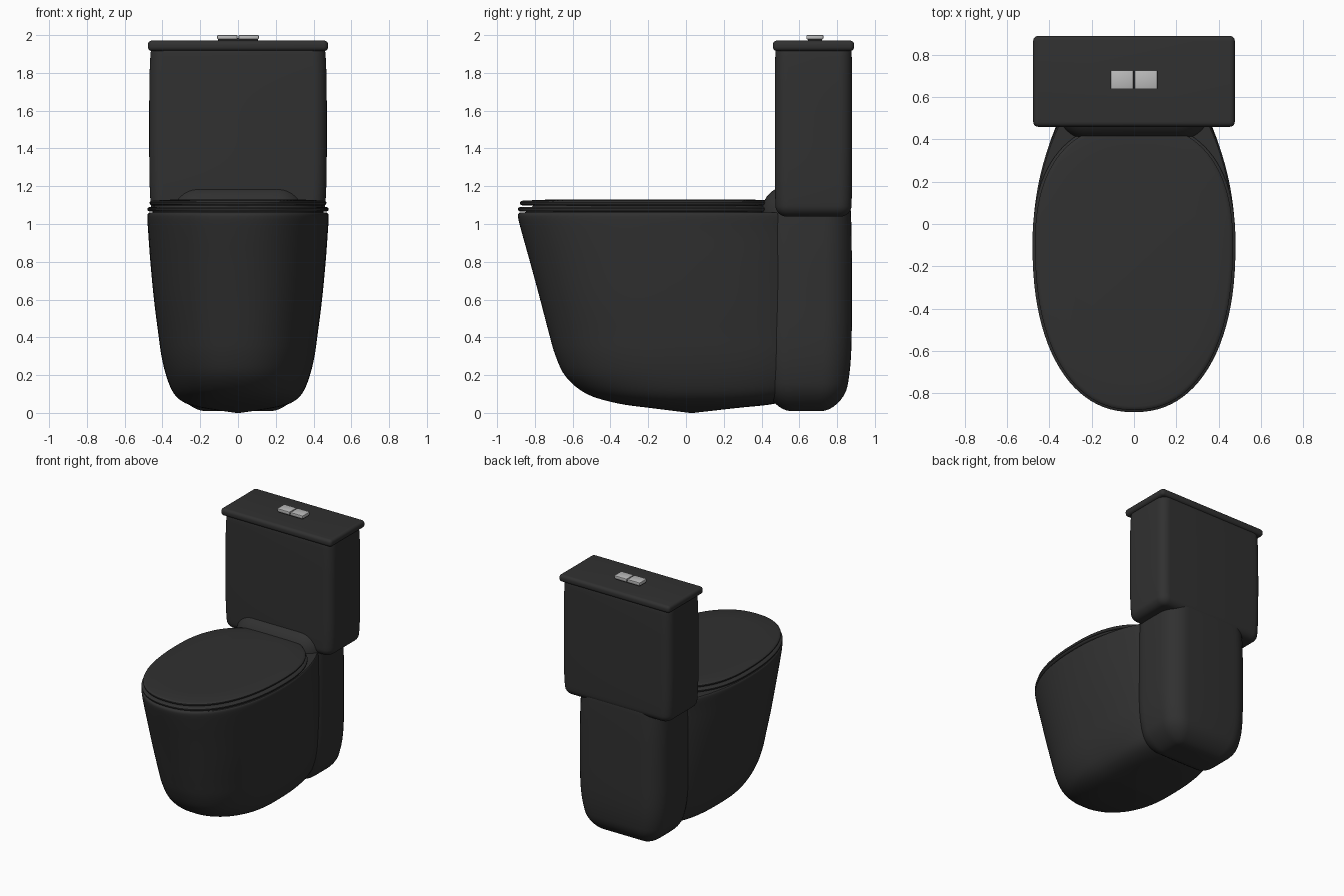
import bpy, bmesh, math

if "Cube" in bpy.data.objects:
    bpy.data.objects.remove(bpy.data.objects["Cube"])


def material(name, v):
    m = bpy.data.materials.new(name)
    m.diffuse_color = (v, v, v, 1)
    m.use_nodes = True
    m.node_tree.nodes["Principled BSDF"].inputs["Base Color"].default_value = m.diffuse_color
    return m


DARK = material("dark_ceramic", 0.03)
METAL = material("button_metal", 0.5)


def finish(bm, name, mat, angle):
    bmesh.ops.recalc_face_normals(bm, faces=bm.faces)
    me = bpy.data.meshes.new(name)
    bm.to_mesh(me)
    bm.free()
    ob = bpy.data.objects.new(name, me)
    bpy.context.collection.objects.link(ob)
    me.materials.append(mat)
    bpy.ops.object.select_all(action='DESELECT')
    ob.select_set(True)
    bpy.context.view_layer.objects.active = ob
    bpy.ops.object.shade_smooth_by_angle(angle=math.radians(angle))
    return ob


def rounded_box(name, x, y, z, edge, corner=0.0, mat=DARK, seg=8, taper=None):
    """Box from (min, max) ranges; corner rounds upright edges first.
    taper = (bottom, top) fraction by which the ends draw in."""
    bm = bmesh.new()
    bmesh.ops.create_cube(bm, size=1)
    for v in bm.verts:
        for i, (a, b) in enumerate((x, y, z)):
            v.co[i] = a + (b - a) * (v.co[i] + 0.5)
    if corner:
        up = [e for e in bm.edges
              if abs(e.verts[0].co.z - e.verts[1].co.z) > 1e-4]
        bmesh.ops.bevel(bm, geom=up, offset=corner, segments=seg,
                        profile=0.5, affect='EDGES')
        edges = [e for e in bm.edges
                 if abs(e.verts[0].co.z - e.verts[1].co.z) < 1e-4]
    else:
        edges = bm.edges[:]
    bmesh.ops.bevel(bm, geom=edges, offset=edge, segments=seg,
                    profile=0.5, affect='EDGES', clamp_overlap=True)
    if taper:
        for k in range(1, 24):
            h = z[0] + (z[1] - z[0]) * k / 24
            if z[0] + edge + 0.01 < h < z[1] - edge - 0.01:
                bmesh.ops.bisect_plane(bm, geom=bm.verts[:] + bm.edges[:] + bm.faces[:],
                                       plane_co=(0, 0, h), plane_no=(0, 0, 1))
        mx, my = sum(x) / 2, sum(y) / 2
        for v in bm.verts:
            u = 2 * (v.co.z - z[0]) / (z[1] - z[0]) - 1
            s = 1 - taper[u > 0] * u ** 4
            v.co.x = mx + (v.co.x - mx) * s
            v.co.y = my + (v.co.y - my) * s
    return finish(bm, name, mat, 40)


def smooth_rows(rows, steps):
    """Catmull-Rom interpolation between section rows."""
    out = []
    for i in range(len(rows) - 1):
        a, b, c, d = (rows[max(i - 1, 0)], rows[i], rows[i + 1],
                      rows[min(i + 2, len(rows) - 1)])
        for k in range(steps):
            t = k / steps
            out.append([q + 0.5 * t * (r - p + t * (2 * p - 5 * q + 4 * r - s
                        + t * (3 * (q - r) + s - p))) for p, q, r, s in zip(a, b, c, d)])
    return out + [list(rows[-1])]


def egg_loft(name, sections, n_front=2.25, count=96):
    """Stack egg outlines (z, half width, front y, back y, widest y, back power)."""
    bm = bmesh.new()
    rings = []
    for z, hw, yf, yb, yc, nb in sections:
        ring = []
        for i in range(count):
            t = 2 * math.pi * i / count
            c, s = math.cos(t), math.sin(t)
            p = 2 / (nb if s > 0 else n_front)
            px = math.copysign(abs(c) ** p, c) * hw
            py = abs(s) ** p
            py = yc + py * (yb - yc) if s > 0 else yc - py * (yc - yf)
            ring.append(bm.verts.new((px, py, z)))
        rings.append(ring)
    for a, b in zip(rings, rings[1:]):
        for i in range(count):
            j = (i + 1) % count
            bm.faces.new((a[i], a[j], b[j], b[i]))
    bm.faces.new(rings[0])
    bm.faces.new(rings[-1])
    return finish(bm, name, DARK, 40)


# Bowl: egg-shaped, tapering down to a shallow cone underneath
egg_loft("bowl", smooth_rows([
    (0.00, 0.01, 0.02, 0.04, 0.03, 2.2),
    (0.025, 0.18, -0.18, 0.26, 0.03, 2.5),
    (0.05, 0.275, -0.36, 0.48, 0.02, 2.7),
    (0.10, 0.338, -0.525, 0.64, 0.0, 2.8),
    (0.19, 0.378, -0.635, 0.70, -0.03, 2.8),
    (0.30, 0.405, -0.69, 0.72, -0.05, 2.75),
    (0.42, 0.422, -0.725, 0.73, -0.06, 2.6),
    (0.60, 0.445, -0.772, 0.74, -0.08, 2.4),
    (0.80, 0.464, -0.826, 0.75, -0.09, 2.2),
    (0.95, 0.475, -0.868, 0.76, -0.10, 2.05),
    (1.04, 0.48, -0.89, 0.76, -0.10, 2.0),
    (1.06, 0.472, -0.88, 0.755, -0.10, 2.0),
], 4))


# Seat and cover: thin rounded slabs with small gaps between them
def slab(name, z0, z1, hw, yf, yb, dome):
    secs = []
    h = z1 - z0
    for f, d in ((0, .015), (.15, .005), (.4, 0), (.65, 0), (.88, .006), (1, .018)):
        secs.append((z0 + f * h, hw - d, yf + d, yb - d, -0.1, 2.4))
    secs.append((z1 + dome, hw - 0.12, yf + 0.15, yb - 0.12, -0.1, 2.4))
    egg_loft(name, secs)


egg_loft("seat_spacer", [(1.055, 0.455, -0.86, 0.45, -0.1, 2.4),
                         (1.105, 0.445, -0.80, 0.44, -0.1, 2.4)])
slab("seat", 1.065, 1.091, 0.48, -0.89, 0.485, 0.0)
slab("seat_cover", 1.098, 1.124, 0.468, -0.88, 0.475, 0.005)

# Rear column, its rounded top forming the hinge hump
rounded_box("rear_column", (-0.37, 0.37), (0.395, 0.878), (0.01, 1.2),
            0.13, 0.15, taper=(0.26, 0.06))

# Tank with its overhanging lid
rounded_box("tank", (-0.47, 0.47), (0.47, 0.88), (1.04, 1.96), 0.055, 0.07,
            taper=(0.03, 0.025))
rounded_box("tank_lid", (-0.477, 0.477), (0.46, 0.89), (1.916, 1.971),
            0.022, 0.024, seg=5)

# Flush buttons on a small plate
rounded_box("button_plate", (-0.105, 0.105), (0.645, 0.72), (1.96, 1.984), 0.003, seg=2)
for side, x in (("left", (-0.11, -0.003)), ("right", (0.003, 0.11))):
    rounded_box("flush_button_" + side, x, (0.638, 0.727), (1.978, 2.0),
                0.004, mat=METAL, seg=2)
